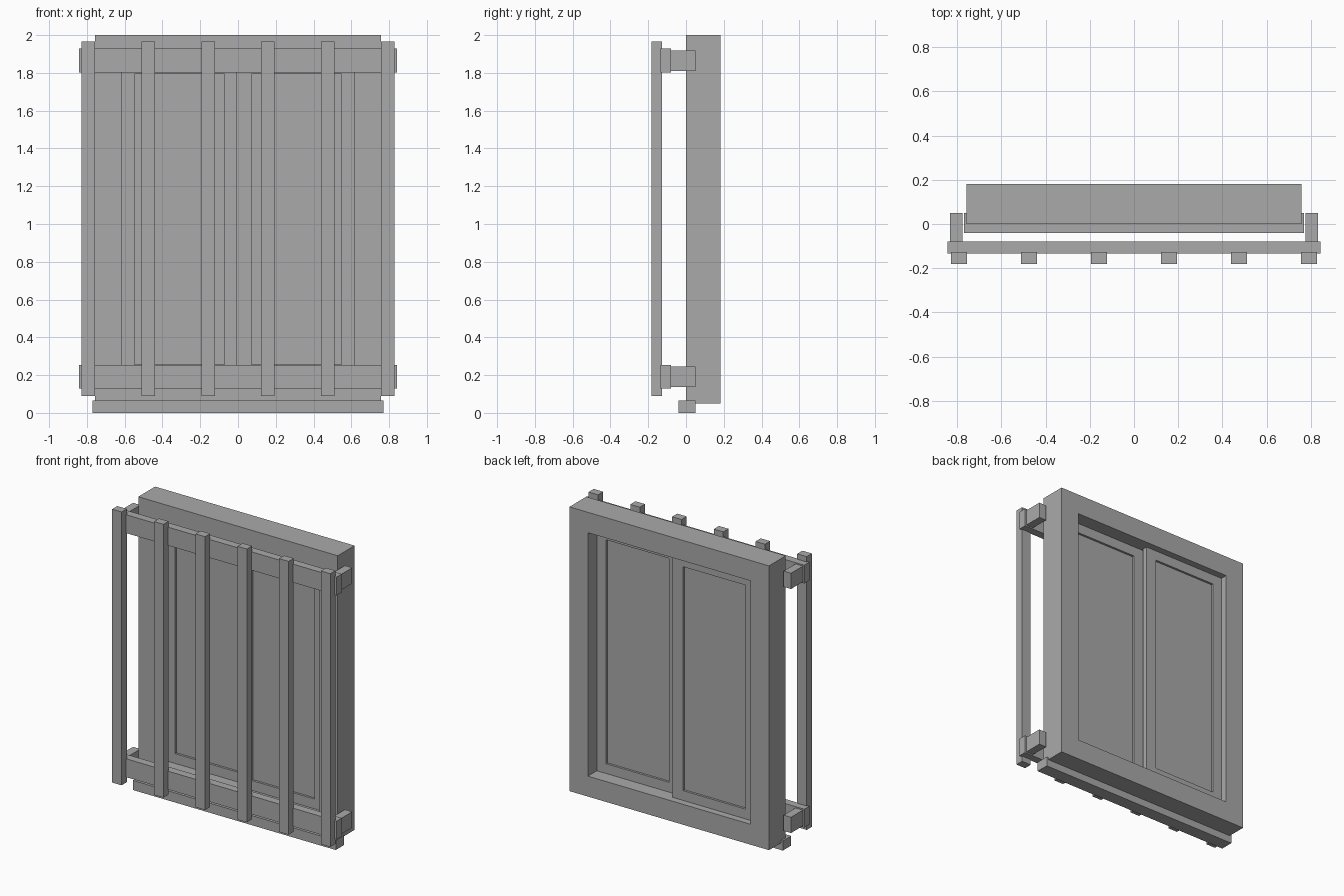
import bpy
import bmesh

cube = bpy.data.objects.get("Cube")
if cube:
    bpy.data.objects.remove(cube, do_unlink=True)

GREY = (0.4, 0.4, 0.4, 1.0)
grey = bpy.data.materials.new("plain_grey")
grey.use_nodes = True
grey.diffuse_color = GREY
grey.node_tree.nodes["Principled BSDF"].inputs["Base Color"].default_value = GREY


def finish(name, bm):
    bmesh.ops.recalc_face_normals(bm, faces=bm.faces)
    mesh = bpy.data.meshes.new(name)
    bm.to_mesh(mesh)
    bm.free()
    mesh.materials.append(grey)
    obj = bpy.data.objects.new(name, mesh)
    bpy.context.collection.objects.link(obj)
    return obj


def box(name, xs, ys, zs):
    """Box spanning the given (low, high) ranges."""
    bm = bmesh.new()
    bmesh.ops.create_cube(bm, size=1)
    for v in bm.verts:
        for axis, (low, high) in enumerate((xs, ys, zs)):
            v.co[axis] = high if v.co[axis] > 0 else low
    return finish(name, bm)


def ring(name, outer_x, outer_z, inner_x, inner_z, ys):
    """Rectangular frame with a through opening, extruded along y."""
    bm = bmesh.new()

    def loop(xs, zs):
        corners = ((0, 0), (1, 0), (1, 1), (0, 1))
        return [bm.verts.new((xs[i], ys[0], zs[j])) for i, j in corners]

    outer, inner = loop(outer_x, outer_z), loop(inner_x, inner_z)
    faces = []
    for i in range(4):
        j = (i + 1) % 4
        faces.append(bm.faces.new((outer[i], outer[j], inner[j], inner[i])))
    extruded = bmesh.ops.extrude_face_region(bm, geom=faces, use_keep_orig=True)
    moved = [g for g in extruded["geom"] if isinstance(g, bmesh.types.BMVert)]
    bmesh.ops.translate(bm, verts=moved, vec=(0, ys[1] - ys[0], 0))
    return finish(name, bm)


def mirrored(span, side):
    return tuple(sorted(side * v for v in span))


# Window surround and sill
OPEN_X, OPEN_Z = (-0.617, 0.617), (0.19, 1.86)
ring("window_frame", (-0.757, 0.757), (0.05, 2.0), OPEN_X, OPEN_Z, (0, 0.182))
box("sill", (-0.77, 0.77), (-0.04, 0.05), (0, 0.066))

# Two sliding sashes on separate tracks, each with a pane
PANE_Z = (0.257, 1.793)
for label, side, y in (("front", 1, 0.066), ("rear", -1, 0.116)):
    sash_x = mirrored((-0.007, 0.617), side)
    pane_x = mirrored((0.071, 0.547), side)
    ring(label + "_sash", sash_x, OPEN_Z, pane_x, PANE_Z, (y - 0.019, y + 0.019))
    box(label + "_pane", pane_x, (y - 0.004, y + 0.004), PANE_Z)

# Security grille: horizontal rails with wall brackets at both ends
for label, z in (("lower", 0.191), ("upper", 1.865)):
    box(label + "_rail", (-0.843, 0.843), (-0.134, -0.079), (z - 0.063, z + 0.063))
    for hand, side in (("left", 1), ("right", -1)):
        box(f"{label}_{hand}_bracket", mirrored((0.776, 0.832), side),
            (-0.08, 0.05), (z - 0.054, z + 0.054))

# Evenly spaced upright bars
BARS = 6
for i in range(BARS):
    x = -0.792 + i * 2 * 0.792 / (BARS - 1)
    box(f"grille_bar_{i + 1}", (x - 0.036, x + 0.036), (-0.182, -0.126), (0.09, 1.965))
